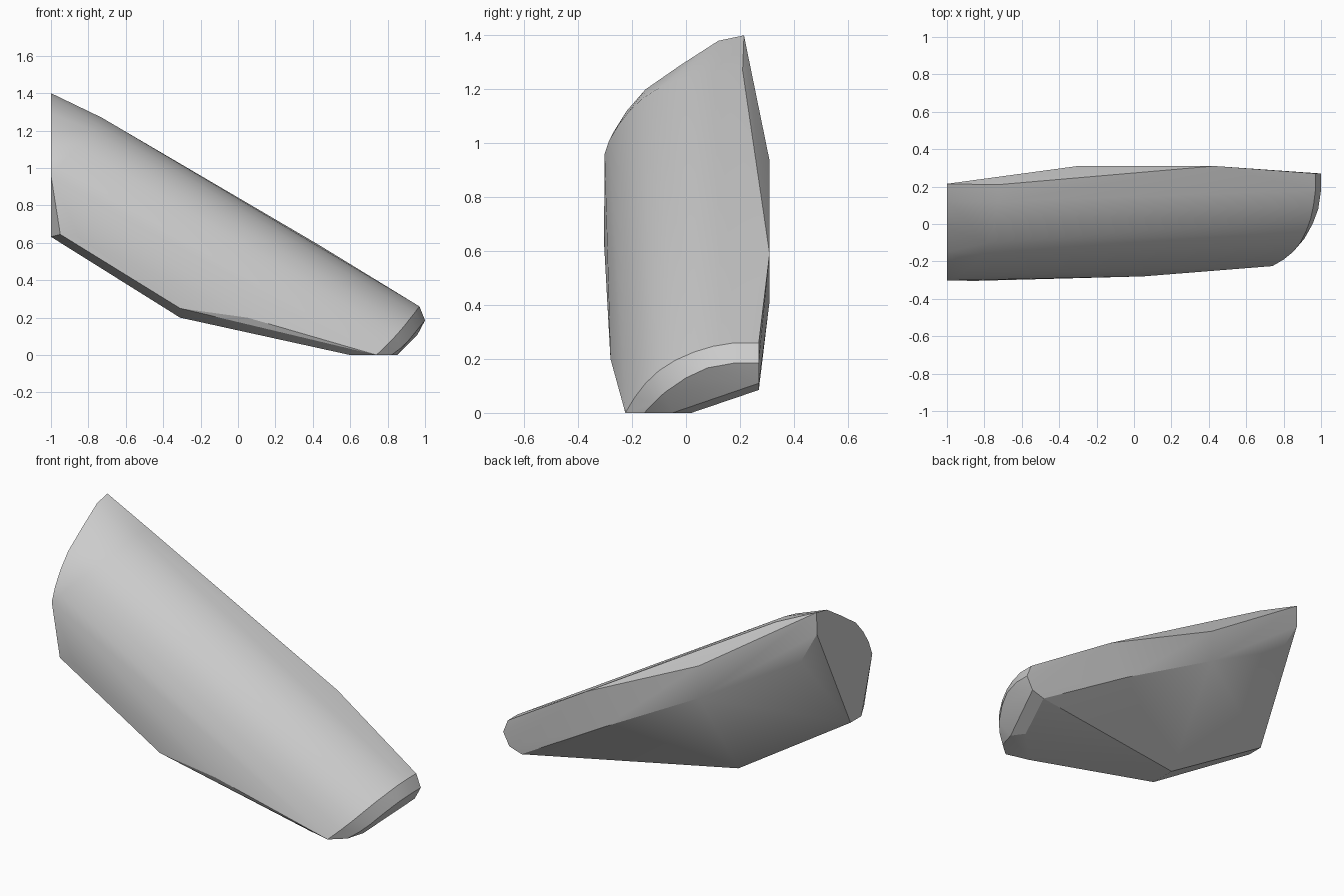
import bpy
import bmesh
from mathutils import Vector

if "Cube" in bpy.data.objects:
    bpy.data.objects.remove(bpy.data.objects["Cube"])

# Rounded outer shell: one arc at the low end, swept up to the high end
arc = [(.97, .27, .26), (.97, .18, .26), (.96, .10, .247), (.945, .03, .226), (.92, -.04, .195),
       (.89, -.10, .157), (.85, -.15, .11), (.80, -.19, .058), (.74, -.225, 0)]
sweep = Vector((-1.70, -.06, 1.01))
points = [Vector(p) for p in arc] + [Vector(p) + sweep for p in arc]

# Flat high end at x = -1, given as (y, z)
high_end = [(.215, 1.4), (.12, 1.38), (-.02, 1.29), (-.15, 1.2), (-.22, 1.12), (-.27, 1.04),
            (-.302, .96), (-.20, .632), (-.10, .632), (.212, 1.27)]
points += [Vector((-1, y, z)) for y, z in high_end]

# Bevelled low end and the small flat foot
low_end = [(1, .27, .185), (1, .18, .185), (.985, .08, .167), (.955, 0, .13), (.91, -.08, .075),
           (.87, -.12, .037), (.82, -.155, 0), (.96, .27, .11), (.85, -.05, 0),
           (.80, .02, 0), (.60, -.19, 0)]

# Back strip, upper and lower edges
back = [(-.30, .31, .935), (.43, .31, .59), (-.30, .31, .745), (.31, .31, .415),
        (.88, .27, .085), (-.893, .207, 1.08)]

# Front lower edge and the keel
lower = [(-.95, -.298, .645), (-.85, -.304, .63), (-.31, -.283, .25), (.05, -.28, .2),
         (-.31, -.20, .2), (-.31, -.045, .2)]
points += [Vector(p) for p in low_end + back + lower]

# Wrap the outline points in a closed skin
bm = bmesh.new()
for p in points:
    bm.verts.new(p)
result = bmesh.ops.convex_hull(bm, input=bm.verts)
loose = [v for v in bm.verts if not v.link_faces]
bmesh.ops.delete(bm, geom=loose, context='VERTS')
bmesh.ops.dissolve_limit(bm, angle_limit=.03, verts=bm.verts, edges=bm.edges)
bmesh.ops.recalc_face_normals(bm, faces=bm.faces)
mesh = bpy.data.meshes.new("curved_panel")
bm.to_mesh(mesh)
bm.free()

panel = bpy.data.objects.new("curved_panel", mesh)
bpy.context.collection.objects.link(panel)
grey = bpy.data.materials.new("light_grey")
grey.diffuse_color = (.6, .6, .6, 1)
grey.use_nodes = True
grey.node_tree.nodes["Principled BSDF"].inputs["Base Color"].default_value = grey.diffuse_color
mesh.materials.append(grey)

bpy.context.view_layer.objects.active = panel
panel.select_set(True)
bpy.ops.object.shade_smooth_by_angle(angle=.35)
